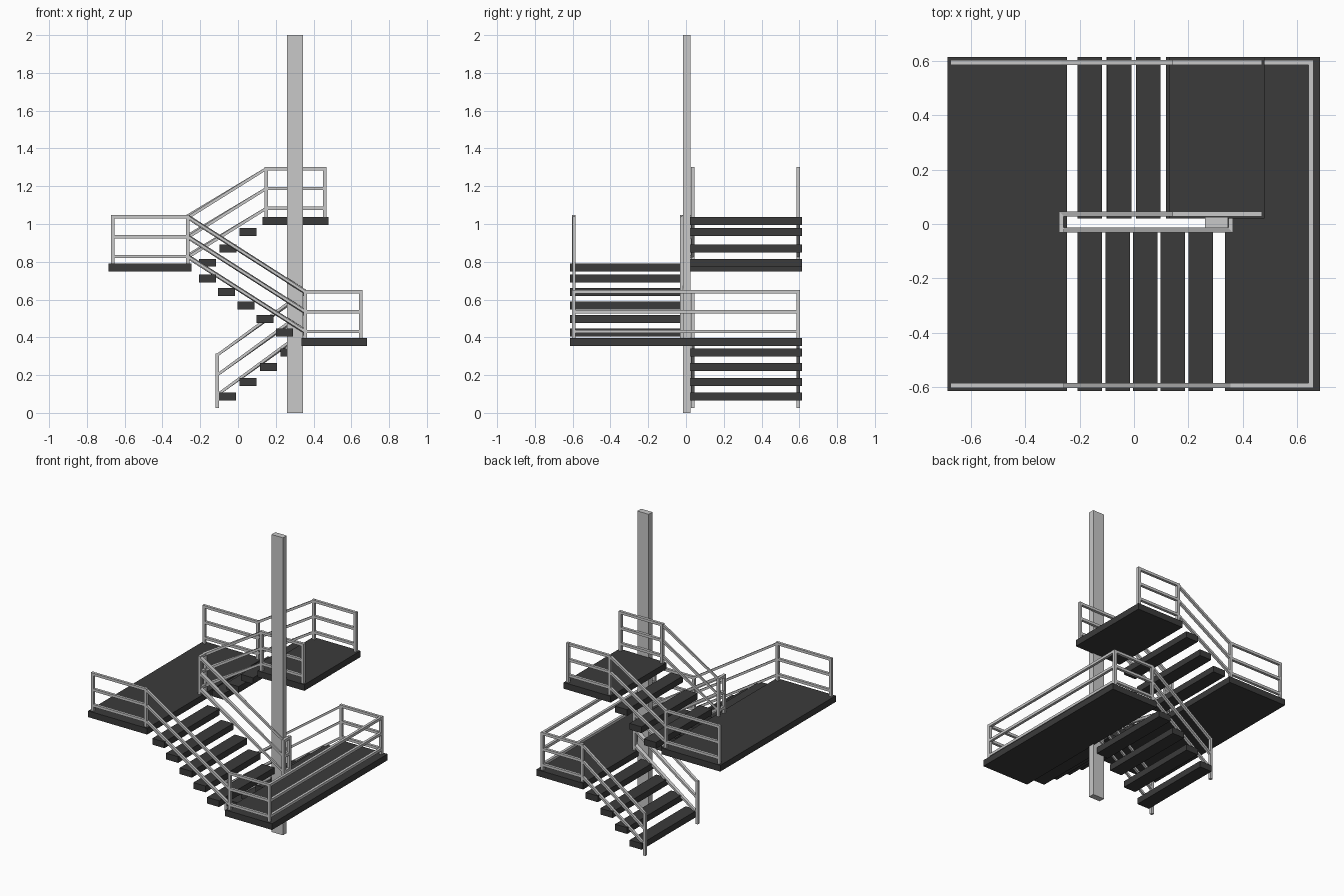
import bpy, bmesh
from mathutils import Vector

if "Cube" in bpy.data.objects:
    bpy.data.objects.remove(bpy.data.objects["Cube"])


def material(name, value):
    m = bpy.data.materials.new(name)
    m.diffuse_color = (value, value, value, 1)
    m.use_nodes = True
    m.node_tree.nodes["Principled BSDF"].inputs["Base Color"].default_value = m.diffuse_color
    return m


DARK = material("dark_tread", 0.043)
GREY = material("light_grey_metal", 0.58)


def finish(bm, name, mat):
    bmesh.ops.recalc_face_normals(bm, faces=bm.faces)
    me = bpy.data.meshes.new(name)
    bm.to_mesh(me)
    bm.free()
    me.materials.append(mat)
    ob = bpy.data.objects.new(name, me)
    bpy.context.collection.objects.link(ob)
    return ob


def box(name, x, y, z, mat):
    """Box from (min, max) pairs."""
    bm = bmesh.new()
    bmesh.ops.create_cube(bm, size=1)
    for v in bm.verts:
        v.co = [r[0] + (c + 0.5) * (r[1] - r[0]) for r, c in zip((x, y, z), v.co)]
    return finish(bm, name, mat)


T = 0.0175  # bar thickness


def rail(name, points, drop):
    """Square bar swept along a path, mitred at its corners."""
    pts = [Vector(p) - Vector((0, 0, drop)) for p in points]
    normals = []
    for a, b in zip(pts, pts[1:]):
        d = (b - a).xy.normalized()
        normals.append(Vector((-d.y, d.x, 0)))
    bm = bmesh.new()
    rings = []
    for i, p in enumerate(pts):
        n0, n1 = normals[max(i - 1, 0)], normals[min(i, len(normals) - 1)]
        side = (n0 + n1) / (1 + n0.dot(n1)) * T / 2
        up = Vector((0, 0, T / 2))
        rings.append([bm.verts.new(p + s * side + u * up)
                      for s, u in ((-1, -1), (1, -1), (1, 1), (-1, 1))])
    for r, q in zip(rings, rings[1:]):
        for k in range(4):
            bm.faces.new((r[k], r[(k + 1) % 4], q[(k + 1) % 4], q[k]))
    bm.faces.new(rings[0])
    bm.faces.new(rings[-1])
    return finish(bm, name, GREY)


BACK, FRONT, FULL = (0.02, 0.614), (-0.614, -0.028), (-0.614, 0.614)

# Central column
box("column", (0.26, 0.345), (-0.015, 0.025), (0, 2), GREY)

# Landings
box("lower_landing", (0.335, 0.683), FULL, (0.355, 0.397), DARK)
box("middle_landing", (-0.685, -0.246), FULL, (0.748, 0.79), DARK)
box("top_landing", (0.13, 0.48), BACK, (0.994, 1.036), DARK)

# Treads of each flight: left edge and bottom height
flights = {
    "lower": (BACK, [(-0.101 + 0.109 * i, 0.066 + 0.0775 * i) for i in range(4)]),
    "middle": (FRONT, [(0.2 - 0.1018 * i, 0.404 + 0.0717 * i) for i in range(5)]),
    "upper": (BACK, [(-0.207, 0.774), (-0.099, 0.85), (0.008, 0.937)]),
}
for name, (y, steps) in flights.items():
    for i, (x, z) in enumerate(steps):
        box(f"{name}_tread_{i + 1}", (x, x + 0.09), y, (z, z + 0.042), DARK)

# Handrails: three parallel bars along each path
O, IB, IF = 0.593, 0.037, -0.022   # outer, inner back, inner front y
X0, X1, X2, X3, X4, X5, X6 = -0.111, 0.355, 0.65, -0.267, -0.664, 0.15, 0.46
Z0, Z1, Z2, Z3 = 0.305, 0.641, 1.038, 1.293
paths = {
    "outer_lower_rail": [(X0, O, Z0), (X1, O, Z1), (X2, O, Z1), (X2, -O, Z1),
                         (X1, -O, Z1), (X3, -O, Z2), (X4, -O, Z2)],
    "outer_upper_rail": [(X4, O, Z2), (X3, O, Z2), (X5, O, Z3), (X6, O, Z3)],
    "inner_rail": [(X0, IB, Z0), (X1, IB, Z1), (X1, IF, Z1), (X3, IF, Z2),
                   (X3, IB, Z2), (X5, IB, Z3), (X6, IB, Z3)],
}
for name, pts in paths.items():
    for i in range(3):
        rail(f"{name}_{i + 1}", pts, 0.105 * i)

# Rail posts
posts = [((X0,), (O, IB), 0.025, Z0),
         ((X1,), (O, -O, IB, IF), 0.39, Z1), ((X2,), (O, -O), 0.39, Z1),
         ((X3,), (O, -O, IB, IF), 0.785, Z2), ((X4,), (O, -O), 0.785, Z2),
         ((X5, X6), (O, IB), 1.03, Z3)]
h = T / 2 + 0.0005
for xs, ys, z0, z1 in posts:
    for x in xs:
        for y in ys:
            box("rail_post", (x - h, x + h), (y - h, y + h), (z0, z1 + h), GREY)
